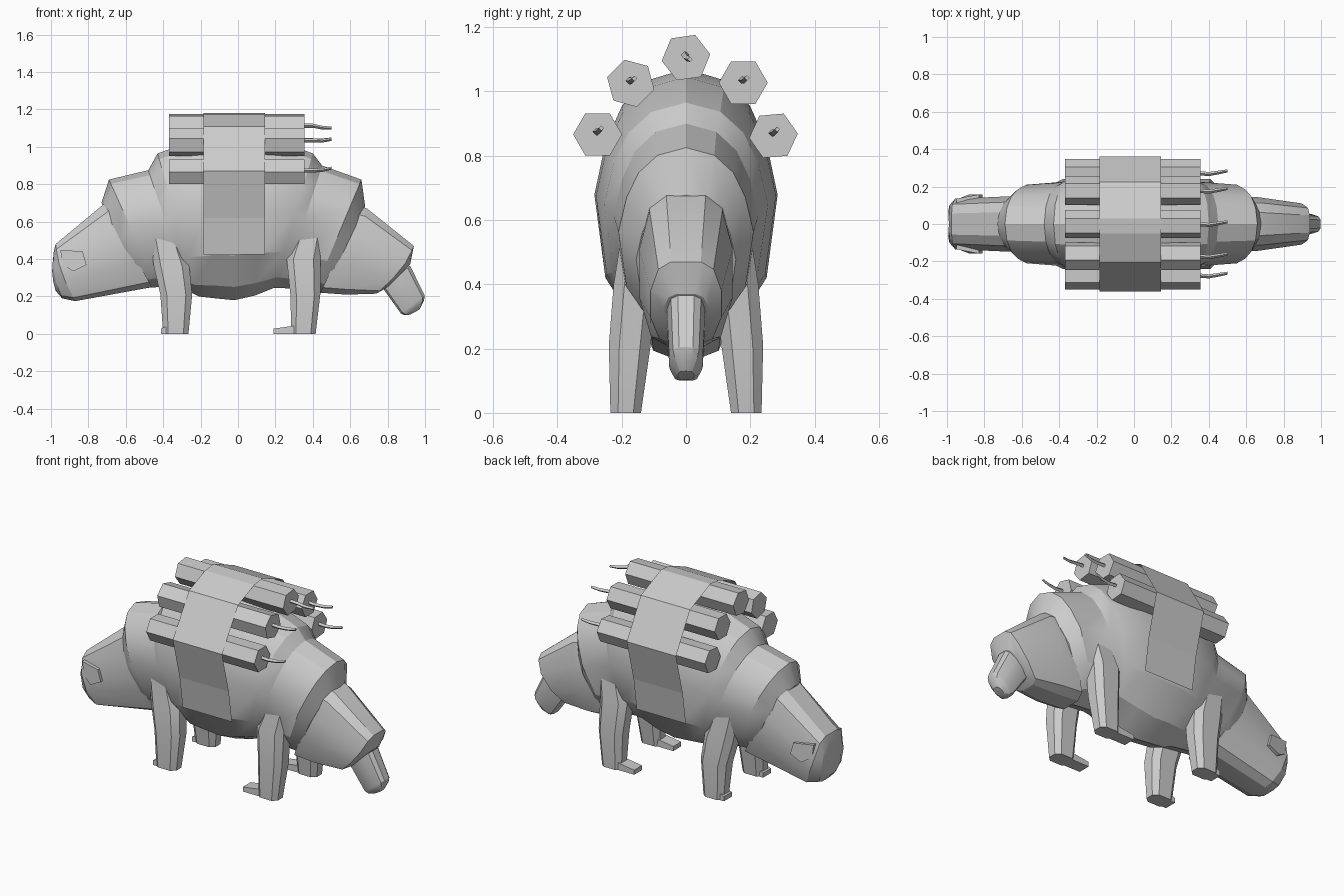
import bpy, bmesh, math
from mathutils import Vector

if "Cube" in bpy.data.objects:
    bpy.data.objects.remove(bpy.data.objects["Cube"])

grey = bpy.data.materials.new("plain_grey")
grey.diffuse_color = (0.6, 0.6, 0.6, 1)
grey.use_nodes = True
grey.node_tree.nodes["Principled BSDF"].inputs["Base Color"].default_value = grey.diffuse_color


def finish(name, bm, smooth=True):
    bmesh.ops.remove_doubles(bm, verts=bm.verts, dist=0.0005)
    bmesh.ops.recalc_face_normals(bm, faces=bm.faces)
    me = bpy.data.meshes.new(name)
    bm.to_mesh(me)
    bm.free()
    me.materials.append(grey)
    ob = bpy.data.objects.new(name, me)
    bpy.context.collection.objects.link(ob)
    if smooth:
        bpy.ops.object.select_all(action='DESELECT')
        ob.select_set(True)
        bpy.context.view_layer.objects.active = ob
        bpy.ops.object.shade_smooth_by_angle(angle=math.radians(25))
    return ob


def loft(name, rings, smooth=True):
    """Skin a list of closed rings and cap both ends."""
    bm = bmesh.new()
    vs = [[bm.verts.new(p) for p in r] for r in rings]
    n = len(vs[0])
    for a, b in zip(vs, vs[1:]):
        for i in range(n):
            j = (i + 1) % n
            bm.faces.new((a[i], a[j], b[j], b[i]))
    bm.faces.new(vs[0])
    bm.faces.new(vs[-1])
    return finish(name, bm, smooth)


# Half cross-section: (height from bottom to top, share of half width)
SECTION = [(1, 0), (0.96, 0.42), (0.87, 0.7), (0.74, 0.88), (0.56, 1),
           (0.27, 0.88), (0.08, 0.5), (0, 0)]
SLIM = [(1, 0), (1, 0.42), (0.91, 0.78), (0.65, 1), (0.32, 1), (0.06, 0.75), (0, 0.4), (0, 0)]


def slanted(top, bottom, width, section=SECTION, bulge=0):
    """Ring that leans between its top and bottom points in x and z."""
    half = []
    for t, w in section:
        x = bottom[0] + (top[0] - bottom[0]) * t + bulge * math.sin(math.pi * t)
        z = bottom[1] + (top[1] - bottom[1]) * t
        half.append(Vector((x, w * width, z)))
    return half + [Vector((p.x, -p.y, p.z)) for p in half[-2:0:-1]]


# Armoured body with stepped bands
loft("body", [
    slanted((-0.73, 0.70), (-0.50, 0.245), 0.155),
    slanted((-0.69, 0.825), (-0.43, 0.25), 0.21),
    slanted((-0.48, 0.875), (-0.26, 0.225), 0.225),
    slanted((-0.43, 0.965), (-0.21, 0.20), 0.255),
    slanted((-0.20, 1.045), (-0.12, 0.19), 0.28),
    slanted((-0.02, 1.07), (-0.02, 0.18), 0.285),
    slanted((0.18, 1.045), (0.09, 0.205), 0.28),
    slanted((0.40, 0.965), (0.19, 0.245), 0.255),
    slanted((0.45, 0.90), (0.24, 0.245), 0.225),
    slanted((0.66, 0.825), (0.41, 0.23), 0.21),
    slanted((0.68, 0.68), (0.46, 0.22), 0.155),
])

# Blunt end with its snub cap
loft("head", [
    slanted((-0.71, 0.70), (-0.46, 0.25), 0.15, SLIM),
    slanted((-0.975, 0.48), (-0.87, 0.175), 0.135, SLIM, -0.02),
    slanted((-0.985, 0.44), (-0.94, 0.19), 0.10, SLIM, -0.02),
    slanted((-0.99, 0.39), (-0.975, 0.23), 0.065, SLIM, -0.01),
])

# Tapered end
loft("rump", [
    slanted((0.66, 0.68), (0.44, 0.22), 0.145, SLIM),
    slanted((0.69, 0.67), (0.58, 0.21), 0.145, SLIM),
    slanted((0.94, 0.47), (0.74, 0.215), 0.11, SLIM, 0.03),
    slanted((0.92, 0.37), (0.80, 0.25), 0.07, SLIM),
])
loft("tail", [
    slanted((0.92, 0.365), (0.77, 0.25), 0.06, SLIM),
    slanted((0.998, 0.205), (0.87, 0.11), 0.052, SLIM),
    slanted((0.995, 0.18), (0.89, 0.10), 0.045, SLIM),
    slanted((0.97, 0.13), (0.92, 0.103), 0.025, SLIM),
])


def oval(x0, x1, y0, y1, z, side):
    """Eight-sided ring with bevelled corners."""
    cx, cy, rx, ry = (x0 + x1) / 2, (y0 + y1) / 2, (x1 - x0) / 2, (y1 - y0) / 2
    pts = [(1, .5), (.6, 1), (-.6, 1), (-1, .5), (-1, -.5), (-.6, -1), (.6, -1), (1, -.5)]
    return [(cx + rx * a, side * (cy + ry * b), z) for a, b in pts]


for side, tag in ((1, "left"), (-1, "right")):
    # Legs
    loft("front_leg_" + tag, [
        oval(-0.40, -0.265, 0.14, 0.235, 0, side),
        oval(-0.415, -0.245, 0.11, 0.24, 0.21, side),
        oval(-0.45, -0.26, 0.09, 0.225, 0.36, side),
        oval(-0.48, -0.34, 0.08, 0.20, 0.58, side)])
    loft("back_leg_" + tag, [
        oval(0.285, 0.415, 0.14, 0.235, 0, side),
        oval(0.28, 0.44, 0.11, 0.24, 0.21, side),
        oval(0.26, 0.44, 0.09, 0.225, 0.40, side),
        oval(0.32, 0.46, 0.08, 0.20, 0.56, side)])
    # Toes
    for name, x0, x1 in (("front_toe_", -0.412, -0.37), ("back_toe_", 0.19, 0.31)):
        loft(name + tag, [
            [(x, side * y, z) for y, z in ((0.15, 0), (0.225, 0), (0.225, h), (0.15, h))]
            for x, h in ((x0, 0.028), (x1, 0.045))], False)
    # Ears
    outline = [(-0.95, 0.45), (-0.94, 0.37), (-0.88, 0.335), (-0.81, 0.37), (-0.83, 0.44)]
    loft("ear_" + tag, [
        [(x, side * 0.10, z) for x, z in outline],
        [(x, side * (0.135 if x < -0.92 else 0.158), z) for x, z in outline]], False)


def ngon(x, y, z, r, n, turn=0):
    return [(x, y + r * math.cos(math.tau * i / n + turn),
             z + r * math.sin(math.tau * i / n + turn)) for i in range(n)]


# Six-sided sticks with bent fuses: y, z, turn in degrees, fuse rise
STICKS = [(-0.275, 0.866, 0, 0.02), (-0.172, 1.025, -15, 0.015), (0, 1.105, 8, -0.005),
          (0.178, 1.027, 0, 0.015), (0.272, 0.862, 5, 0.02)]
for i, (y, z, turn, rise) in enumerate(STICKS, 1):
    loft(f"stick_{i}", [ngon(x, y, z, 0.076, 6, math.radians(turn)) for x in (-0.37, 0.355)], False)
    loft(f"fuse_{i}", [
        ngon(x, y + dy, z + dz, r, 4) for x, dy, dz, r in (
            (0.34, 0, 0.008, 0.011), (0.40, -0.005, 0.008, 0.011),
            (0.45, 0.003, rise * 0.5, 0.010), (0.50, 0.012, rise, 0.008))])

# Thin strap wrapped over the sticks
PATH = [(-0.265, 0.425), (-0.295, 0.62), (-0.36, 0.87), (-0.205, 1.11), (-0.05, 1.173),
        (0.03, 1.182), (0.225, 1.10), (0.36, 0.87), (0.295, 0.62), (0.265, 0.425)]
bm = bmesh.new()
rows = [[bm.verts.new((x, y, z)) for x in (-0.185, 0.145)] for y, z in PATH]
for a, b in zip(rows, rows[1:]):
    bm.faces.new((a[0], a[1], b[1], b[0]))
finish("strap", bm, False)
